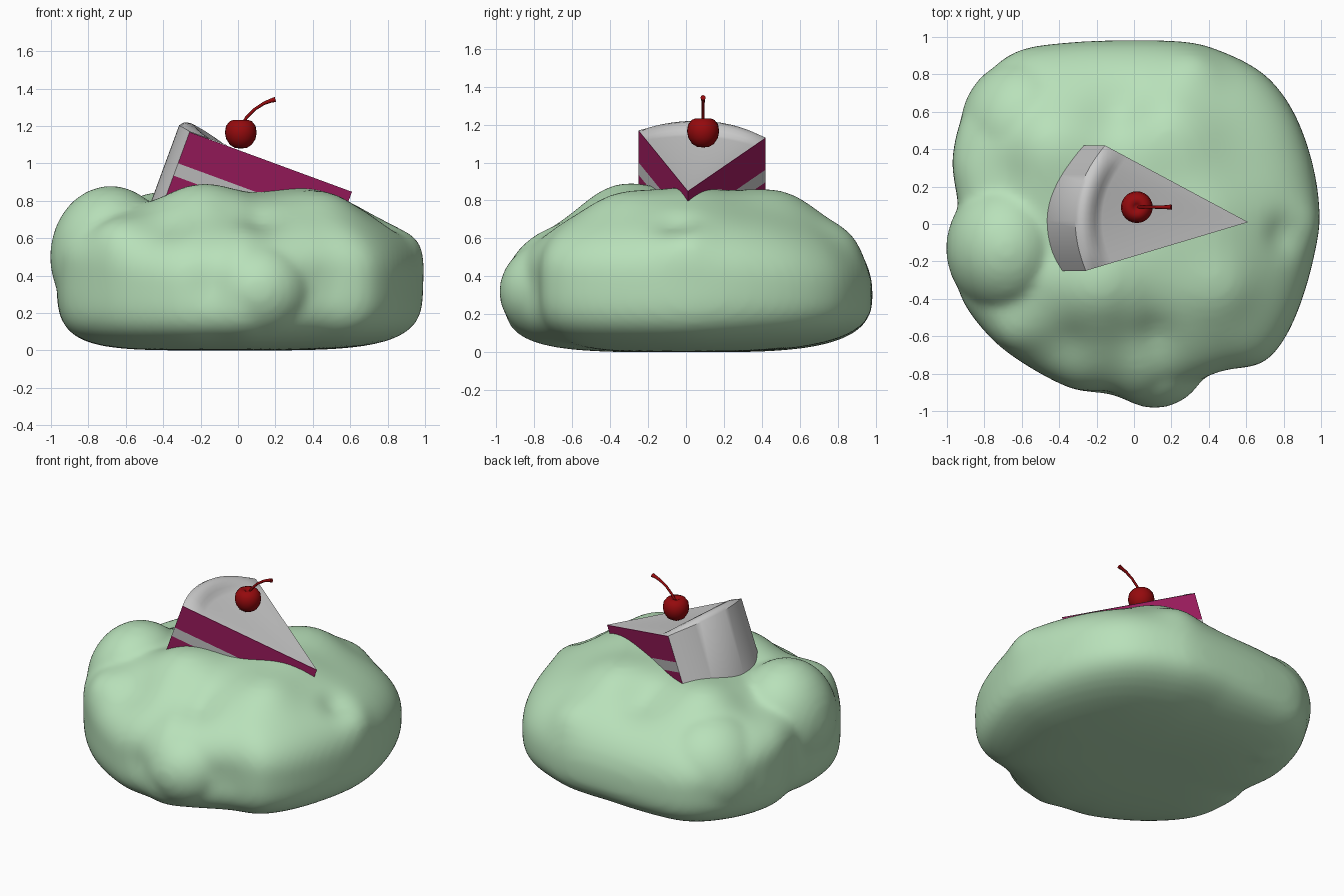
import bpy, bmesh, math
from mathutils import Vector

if "Cube" in bpy.data.objects:
    bpy.data.objects.remove(bpy.data.objects["Cube"])


def material(name, rgb):
    m = bpy.data.materials.new(name)
    m.diffuse_color = (*rgb, 1)
    m.use_nodes = True
    m.node_tree.nodes["Principled BSDF"].inputs["Base Color"].default_value = m.diffuse_color
    return m


GREEN = material("green", (0.48, 0.75, 0.49))
CRIMSON = material("crimson", (0.36, 0.012, 0.12))
RED = material("red", (0.30, 0.003, 0.004))


def make(name, verts, faces, mat=None, angle=None):
    me = bpy.data.meshes.new(name)
    me.from_pydata([tuple(v) for v in verts], [], faces)
    bm = bmesh.new()
    bm.from_mesh(me)
    bmesh.ops.remove_doubles(bm, verts=bm.verts, dist=1e-5)
    bmesh.ops.recalc_face_normals(bm, faces=bm.faces)
    bm.to_mesh(me)
    bm.free()
    ob = bpy.data.objects.new(name, me)
    bpy.context.collection.objects.link(ob)
    if mat:
        me.materials.append(mat)
    if angle:
        bpy.context.view_layer.objects.active = ob
        ob.select_set(True)
        bpy.ops.object.shade_smooth_by_angle(angle=math.radians(angle))
        ob.select_set(False)
    return ob


def grid_faces(rows, cols, wrap):
    n = cols if wrap else cols - 1
    return [(r * cols + c, r * cols + (c + 1) % cols,
             (r + 1) * cols + (c + 1) % cols, (r + 1) * cols + c)
            for r in range(rows - 1) for c in range(n)]


# Lumpy mound: plan outline (x, y), height of widest point, fullness of the dome
OUTLINE = [
    (0.99, 0.05, 0.38, 2.5), (0.91, 0.47, 0.36, 2.3), (0.73, 0.77, 0.33, 2.2),
    (0.45, 0.93, 0.32, 2.2), (0.18, 0.98, 0.30, 2.3), (-0.35, 0.97, 0.32, 2.2),
    (-0.67, 0.90, 0.36, 2.1), (-0.88, 0.66, 0.42, 2.2), (-0.97, 0.36, 0.46, 2.4),
    (-0.94, 0.08, 0.48, 2.5), (-0.97, -0.13, 0.50, 2.7), (-0.91, -0.42, 0.45, 2.5),
    (-0.68, -0.68, 0.40, 2.3), (-0.36, -0.87, 0.36, 2.2), (-0.12, -0.92, 0.34, 2.1),
    (0.04, -0.96, 0.34, 2.1), (0.22, -0.90, 0.35, 2.1), (0.48, -0.80, 0.40, 2.3),
    (0.73, -0.71, 0.40, 2.3), (0.90, -0.40, 0.38, 2.4),
]
# Swellings and dents: position, amount, radius
BUMPS = [
    (-0.18, -0.32, 0.82, 0.10, 0.24), (-0.42, 0.42, 0.78, 0.09, 0.22),
    (0.20, 0.48, 0.78, 0.09, 0.25), (0.35, 0.02, 0.80, 0.06, 0.25),
    (0.45, -0.32, 0.75, 0.07, 0.2), (-0.42, -0.12, 0.80, -0.03, 0.12),
    (0.10, -0.60, 0.66, -0.05, 0.14), (-0.62, -0.55, 0.60, 0.06, 0.14),
    (-0.36, -0.62, 0.62, -0.04, 0.14), (0.88, 0.00, 0.55, 0.04, 0.12),
    (0.80, -0.05, 0.66, -0.05, 0.10), (0.32, 0.82, 0.60, 0.04, 0.14),
    (-0.08, 0.62, 0.72, -0.05, 0.16), (-0.72, 0.25, 0.72, -0.04, 0.15),
    (0.42, -0.75, 0.35, -0.03, 0.14), (-0.15, -0.86, 0.35, -0.03, 0.10),
]


def outline_at(s):
    n = len(OUTLINE)
    i, t = int(s) % n, s % 1
    p0, p1, p2, p3 = [OUTLINE[(i + k) % n] for k in (-1, 0, 1, 2)]
    return [0.5 * (2 * b + (c - a) * t + (2 * a - 5 * b + 4 * c - d) * t * t
                   + (3 * b - a - 3 * c + d) * t ** 3)
            for a, b, c, d in zip(p0, p1, p2, p3)]


COLS, ROWS, TOP = 120, 56, 0.82
verts = []
for r in range(ROWS + 1):
    p = -math.pi / 2 + math.pi * r / ROWS
    for c in range(COLS):
        x, y, zb, n = outline_at(c * len(OUTLINE) / COLS)
        n = n if p > 0 else 3.9 - 1.2 * min(x, 0) - 1.0 * max(y, 0)
        f = abs(math.cos(p)) ** (2 / n) if 0 < r < ROWS else 0
        h = abs(math.sin(p)) ** (2 / n)
        v = Vector((x * f, y * f, zb + h * (TOP - zb) if p > 0 else zb - h * zb))
        push = sum(a * math.exp(-(v - Vector((bx, by, bz))).length_squared / s ** 2)
                   for bx, by, bz, a, s in BUMPS)
        out = Vector((v.x * 0.5, v.y * 0.5, v.z - 0.35)).normalized()
        verts.append(v + out * push)
faces = grid_faces(ROWS + 1, COLS, True)

# Rounded lumps swelling out of the mound, fused with it by a remesh
for loc, size in [((-0.68, -0.13, 0.50), (0.325, 0.36, 0.38)),
                  ((0.11, -0.69, 0.32), (0.29, 0.295, 0.27)),
                  ((-0.57, 0.51, 0.38), (0.36, 0.38, 0.36))]:
    bm = bmesh.new()
    bmesh.ops.create_uvsphere(bm, u_segments=40, v_segments=24, radius=1)
    base = len(verts)
    verts += [Vector([l + s * q for l, s, q in zip(loc, size, v.co)]) for v in bm.verts]
    faces += [[base + v.index for v in f.verts] for f in bm.faces]
    bm.free()
mound = make("mound", verts, faces, GREEN, 80)
remesh = mound.modifiers.new("fuse", "REMESH")
remesh.mode = "VOXEL"
remesh.voxel_size = 0.025
remesh.use_smooth_shade = True
smooth = mound.modifiers.new("soften", "SMOOTH")
smooth.factor = 0.5
smooth.iterations = 8

# Cake slice, laid out in a plane tilted about y with its tip as origin
TILT = math.radians(20.2)
U = Vector((math.cos(TILT), 0, -math.sin(TILT)))
W = Vector((math.sin(TILT), 0, math.cos(TILT)))
TIP = Vector((0.61, 0.01, 0.85))
A, B = Vector((-0.925, -0.26)), Vector((-0.815, 0.41))


def place(uv, w):
    return TIP + U * uv[0] + Vector((0, uv[1], 0)) + W * w


def layer(name, w0, w1, mat=None):
    pts = [Vector((0, 0)), A, B]
    make(name, [place(p, w) for w in (w0, w1) for p in pts],
         [(0, 1, 2), (3, 4, 5), (0, 1, 4, 3), (1, 2, 5, 4), (2, 0, 3, 5)], mat)


layer("upper_sponge", -0.002, -0.18, CRIMSON)
layer("cream_filling", -0.18, -0.25)
layer("lower_sponge", -0.25, -0.43, CRIMSON)

# Frosting: top sheet, rounded lip along the rim, curved back wall
chord = B - A
outward = Vector((-chord.y, chord.x)).normalized()
STEPS = 16
profile = [(0, 0), (0.84, 0), (0.865, 0.15), (0.89, 0.5), (0.92, 0.88),
           (0.95, 1), (0.98, 0.85), (1, 0.3), (1, -1)]
verts = []
for f, h in profile:
    for i in range(STEPS + 1):
        t = i / STEPS
        rim = A + chord * t + outward * 0.115 * 4 * t * (1 - t)
        lift = -0.43 if h < 0 else 0.045 * h * max(0, math.sin(math.pi * t)) ** 0.6
        verts.append(place(rim * f, lift))
make("frosting", verts, grid_faces(len(profile), STEPS + 1, False), None, 40)

# Cherry: turned profile with a dimple at the top
C = Vector((0.015, 0.09, 1.155))
turn = [(0, -0.075), (0.03, -0.073), (0.058, -0.056), (0.078, -0.025), (0.085, 0.01),
        (0.079, 0.045), (0.06, 0.07), (0.038, 0.078), (0.018, 0.07), (0, 0.055)]
verts = [C + Vector((r * math.cos(a), r * math.sin(a), z)) for r, z in turn
         for a in [2 * math.pi * k / 24 for k in range(24)]]
make("cherry", verts, grid_faces(len(turn), 24, True), RED, 60)

# Stem: tapered curve, wider at the tip
path = [(0.02, 1.20, 0.009), (0.045, 1.245, 0.008), (0.09, 1.29, 0.008),
        (0.14, 1.322, 0.009), (0.175, 1.335, 0.011), (0.20, 1.342, 0.014)]
cu = bpy.data.curves.new("stem", "CURVE")
cu.dimensions = "3D"
cu.bevel_depth = 1
cu.bevel_resolution = 2
cu.use_fill_caps = True
sp = cu.splines.new("POLY")
sp.points.add(len(path) - 1)
for pt, (x, z, rad) in zip(sp.points, path):
    pt.co = (x, 0.09, z, 1)
    pt.radius = rad
cu.materials.append(RED)
bpy.context.collection.objects.link(bpy.data.objects.new("stem", cu))
